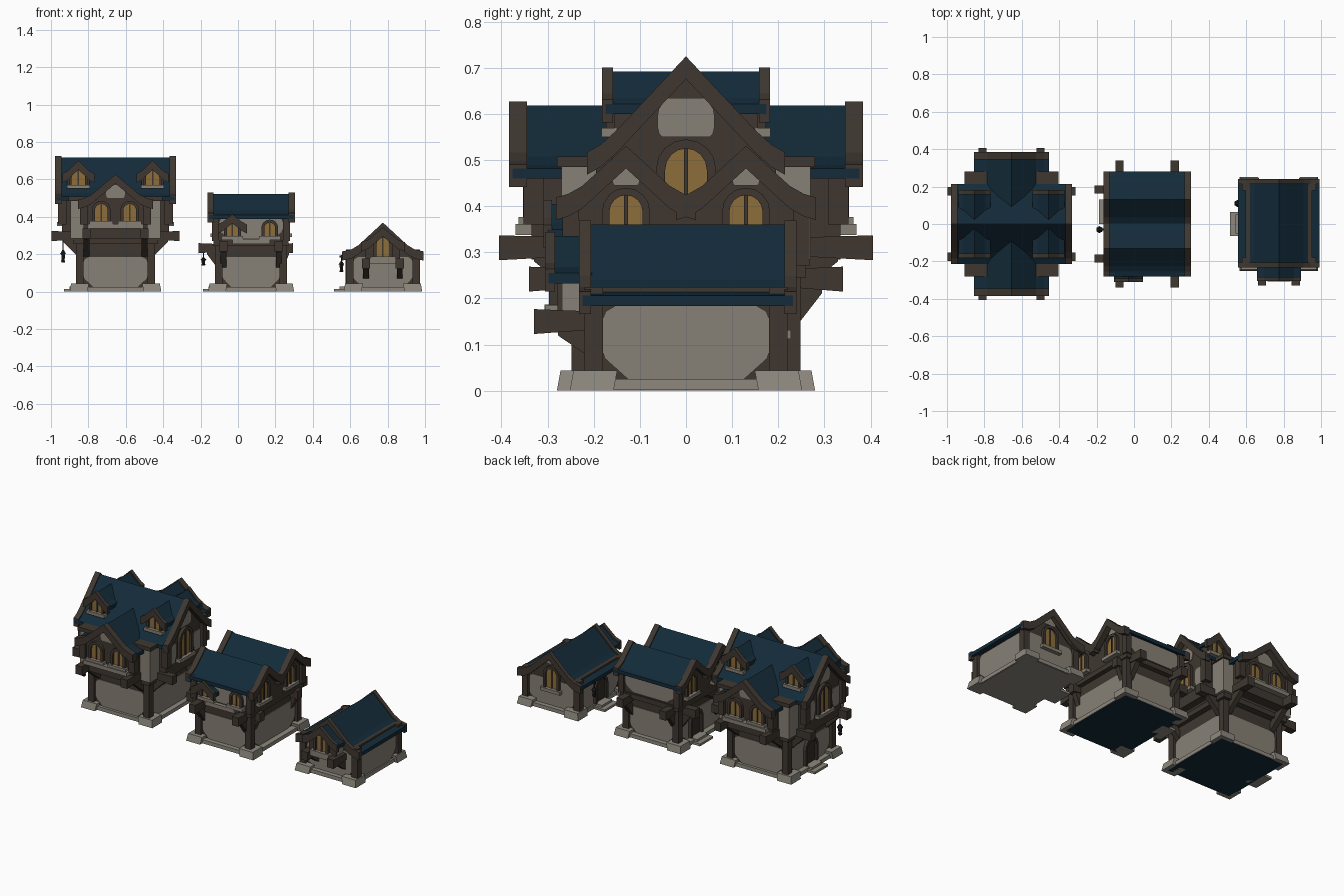
import bpy, bmesh, math

if "Cube" in bpy.data.objects:
    bpy.data.objects.remove(bpy.data.objects["Cube"])

def mat(name, r, g, b):
    m = bpy.data.materials.new(name)
    m.diffuse_color = (r, g, b, 1)
    m.use_nodes = True
    m.node_tree.nodes["Principled BSDF"].inputs["Base Color"].default_value = m.diffuse_color
    return m

PLASTER = mat("plaster", .245, .22, .182)
WOOD = mat("dark_timber", .050, .039, .030)
ROOF = mat("navy_tiles", .0065, .024, .041)
GLASS = mat("amber_glass", .27, .155, .042)
STONE = mat("foundation_stone", .27, .25, .21)
DOOR = mat("door_wood", .033, .024, .018)
METAL = mat("lantern_metal", .012, .012, .013)

def finish(name, bm, m):
    bmesh.ops.recalc_face_normals(bm, faces=bm.faces)
    me = bpy.data.meshes.new(name)
    bm.to_mesh(me)
    bm.free()
    me.materials.append(m)
    ob = bpy.data.objects.new(name, me)
    bpy.context.collection.objects.link(ob)
    return ob

def prism(name, pts, axis, a0, a1, m):
    """Polygon of (u, z) points extruded along x or y."""
    bm = bmesh.new()
    place = (lambda u, z, a: (a, u, z)) if axis == 'x' else (lambda u, z, a: (u, a, z))
    A = [bm.verts.new(place(u, z, a0)) for u, z in pts]
    B = [bm.verts.new(place(u, z, a1)) for u, z in pts]
    bm.faces.new(A)
    bm.faces.new(B)
    n = len(pts)
    for i in range(n):
        bm.faces.new((A[i], A[(i + 1) % n], B[(i + 1) % n], B[i]))
    return finish(name, bm, m)

def box(name, x0, x1, y0, y1, z0, z1, m):
    return prism(name, [(x0, z0), (x1, z0), (x1, z1), (x0, z1)], 'y', y0, y1, m)

def plate(name, pts, face, plane, depth, m):
    """Polygon standing out of a wall; face is like '-y'."""
    s = 1 if face[0] == '+' else -1
    return prism(name, pts, face[1], plane - s * .004, plane + s * depth, m)

def rect(u0, u1, z0, z1):
    return [(u0, z0), (u1, z0), (u1, z1), (u0, z1)]

def panel(face, plane, u, w, z0, z1):
    h = z1 - z0
    half = [(.68 * w, z0), (.95 * w, z0 + .28 * h), (w, z0 + .45 * h),
            (w, z1 - .25 * h), (.94 * w, z1 - .08 * h), (.82 * w, z1)]
    pts = [(u + a, b) for a, b in half] + [(u - a, b) for a, b in half[::-1]]
    plate("plaster_panel", pts, face, plane, .004, PLASTER)

def arch(u, w, z0, z1):
    pts = [(u + w, z0)]
    for i in range(9):
        a = math.pi * i / 8
        pts.append((u + w * math.cos(a), z1 - w + w * math.sin(a)))
    return pts + [(u - w, z0)]

def window(face, plane, u, w, z0, z1, f=.016, sill=True):
    ring = arch(u, w, z0, z1) + arch(u, w - f, z0, z1 - f)[::-1]
    plate("window_frame", ring, face, plane, .018, WOOD)
    plate("window_glass", arch(u, w - f, z0, z1 - f), face, plane, .007, GLASS)
    plate("window_mullion", rect(u - .004, u + .004, z0, z1 - f), face, plane, .012, WOOD)
    if sill:
        plate("window_sill", rect(u - w - .012, u + w + .012, z0 - .018, z0 + .002), face, plane, .028, PLASTER)

def door(face, plane, u, z1=.19):
    window_ring = arch(u, .06, .03, z1) + arch(u, .044, .03, z1 - .016)[::-1]
    plate("door_frame", window_ring, face, plane, .022, WOOD)
    plate("door_leaf", arch(u, .044, .03, z1 - .016), face, plane, .009, DOOR)
    for i, d in enumerate((.085, .055)):
        plate("door_step", rect(u - .065 + i * .015, u + .065 - i * .015, 0, .014 + .014 * i), face, plane, d, STONE)

def height(prof, u):
    for (a, za), (b, zb) in zip(prof, prof[1:]):
        if u <= b:
            return za + (zb - za) * (u - a) / (b - a)
    return prof[-1][1]

def roof(name, axis, c, prof, a0, a1, board=.03, ends=(True, True)):
    """Flared gable roof with barge boards at its ends."""
    full = [(c - u, z) for u, z in prof[:0:-1]] + [(c + u, z) for u, z in prof]
    def shell(up, down):
        return [(u, z + up) for u, z in full] + [(u, z - down) for u, z in full[::-1]]
    prism(name + "_tiles", shell(0, .022), axis, a0 + .004, a1 - .004, ROOF)
    if ends[0]:
        prism(name + "_barge_board", shell(.009, .04), axis, a0 - .004, a0 + board, WOOD)
    if ends[1]:
        prism(name + "_barge_board", shell(.009, .04), axis, a1 - board, a1 + .004, WOOD)

def gable(name, axis, c, prof, w, z0, a0, a1, m=WOOD):
    ins = [(u, z - .012) for u, z in prof if u < w] + [(w, height(prof, w) - .012)]
    pts = [(c - w, z0), (c + w, z0)] + [(c + u, z) for u, z in ins[::-1]] + [(c - u, z) for u, z in ins[1:]]
    prism(name, pts, axis, a0, a1, m)

def beam(axis, at, o, s, wall, tip, z, drop=.1, r=.022):
    """Projecting flared beam with a diagonal brace below it."""
    pt = lambda l: [(o + s * u, v) for u, v in l]
    prism("jetty_beam", pt([(wall - .05, z - .014), (tip, z - .027), (tip, z + .027), (wall - .05, z + .02)]), axis, at - r, at + r, WOOD)
    m = wall + (tip - wall) * .6
    prism("beam_brace", pt([(wall - .01, z - drop - .03), (wall - .01, z - drop + .02), (m - .04, z), (m, z), (m, z - .03)]),
          axis, at - r * .7, at + r * .7, WOOD)

def ground(cx, hx, hy, z1, bx, by, skip='', bottom=ROOF):
    """Storey with corner posts, plaster panels and a stone footing."""
    box("ground_walls", cx - hx, cx + hx, -hy, hy, .01, z1, WOOD)
    box("footing", cx - bx + .02, cx + bx - .02, -by + .02, by - .02, .002, .025, STONE)
    box("underside", cx - bx + .025, cx + bx - .025, -by + .025, by - .025, 0, .004, bottom)
    for sx in (-1, 1):
        for sy in (-1, 1):
            x, y = cx + sx * hx, sy * hy
            box("corner_post", x - .02, x + .02, y - .02, y + .02, .02, z1, WOOD)
            xs = sorted((cx + sx * bx, cx + sx * (bx - .095)))
            ys = sorted((sy * by, sy * (by - .095)))
            ob = box("corner_stone", *xs, *ys, 0, .044, STONE)
            for v in ob.data.vertices:      # battered outer sides
                if v.co.z > .04:
                    v.co.x -= sx * .008
                    v.co.y -= sy * .008
    t = min(z1 - .02, .185)
    for f, pl, u, w in (('-y', -hy, cx, hx), ('+y', hy, cx, hx), ('-x', cx - hx, 0, hy), ('+x', cx + hx, 0, hy)):
        if f not in skip:
            panel(f, pl, u, w - .015, .025, t)

def lantern(x, y, z0, z1, top):
    def cone(name, r1, r2, a, b, m):
        bm = bmesh.new()
        bmesh.ops.create_cone(bm, cap_ends=True, segments=6, radius1=r1, radius2=r2, depth=b - a)
        bmesh.ops.translate(bm, verts=bm.verts, vec=(x, y, (a + b) / 2))
        finish(name, bm, m)
    h = z1 - z0
    cone("lantern_base", .010, .013, z0, z0 + .15 * h, METAL)
    cone("lantern_glass", .009, .012, z0 + .15 * h, z0 + .65 * h, METAL)
    cone("lantern_cap", .019, .003, z0 + .65 * h, z1, METAL)
    cone("lantern_chain", .003, .003, z1 - .005, top, METAL)

# ---------- large cross-gabled house ----------
A = -.655
ground(A, .19, .215, .28, .245, .255)
door('-x', A - .19, 0)
box("jetty_floor", A - .225, A + .225, -.255, .255, .255, .29, WOOD)
box("upper_core", A - .24, A + .24, -.27, .27, .285, .49, PLASTER)
box("upper_core_cap", A - .25, A + .25, -.28, .28, .485, .508, WOOD)
main = [(0, .716), (.15, .556), (.185, .525), (.215, .508)]
wing = [(0, .618), (.13, .508), (.175, .488), (.2, .482)]
gable("main_wall", 'x', 0, main, .175, .285, A - .285, A + .285)
gable("wing_wall", 'y', A, wing, .17, .285, -.335, .335)
roof("main_roof", 'x', 0, main, A - .32, A + .32)
roof("wing_roof", 'y', A, wing, -.38, .38, .035)
for s, sg in ((-1, '-'), (1, '+')):
    fx, fy = sg + 'x', sg + 'y'
    window(fx, A + s * .285, 0, .065, .37, .545, .02)
    panel(fx, A + s * .285, 0, .062, .635, .55)
    for u in (-.125, .125):
        panel(fx, A + s * .285, u, .04, .36, .475)
    for u in (-.076, .076):
        window(fy, s * .335, A + u, .05, .375, .485)
    panel(fy, s * .335, A, .05, .57, .5)
    plate("wing_sill", rect(A - .15, A + .15, .338, .362), fy, s * .335, .035, PLASTER)
    for t in (-1, 1):
        box("main_corner_post", A + s * .285 - .022, A + s * .285 + .022, t * .175 - .02, t * .175 + .02, .36, .505, WOOD)
        box("wing_corner_post", A + t * .17 - .02, A + t * .17 + .02, s * .33 - .022, s * .33 + .022, .36, .48, WOOD)
        beam('x', A + t * .155, 0, s, .215, .405, .31)
        beam('y', t * .175, A, s, .19, .342, .297)
        # roof dormers
        dx = A + t * .198
        dorm = [(0, .692), (.06, .635), (.085, .622)]
        ys = sorted((s * .03, s * .155))
        gable("dormer_wall", 'y', dx, dorm, .06, .53, *ys)
        ys = sorted((s * .005, s * .178))
        roof("dormer_roof", 'y', dx, dorm, *ys, board=.02, ends=(s < 0, s > 0))
        window(fy, s * .155, dx, .05, .568, .665, .014)
lantern(A - .28, -.175, .155, .225, .29)

# ---------- middle double-ridged house ----------
B = .07
ground(B, .172, .228, .26, .23, .28)
door('-x', B - .172, .065)
box("jetty_floor", B - .2, B + .2, -.26, .26, .245, .275, WOOD)
box("upper_walls", B - .19, B + .19, -.25, .25, .265, .415, WOOD)
prof = [(0, .522), (.095, .435), (.125, .418), (.152, .41)]
for s, sg in ((-1, '-'), (1, '+')):
    gable("gable_wall", 'x', s * .13, prof, .12, .28, B - .19, B + .19)
    roof("ridge_roof", 'x', s * .13, prof, B - .23, B + .23)
    for t, tg in ((-1, '-'), (1, '+')):
        window(tg + 'x', B + t * .19, s * .13, .052, .31, .44)
        panel(tg + 'x', B + t * .19, s * .13, .03, .495, .445)
        box("upper_corner_post", B + t * .19 - .018, B + t * .19 + .018, s * .25 - .018, s * .25 + .018, .27, .415, WOOD)
        beam('x', B + t * .148, 0, s, .228, .34, .242)
        beam('y', s * .185, B, t, .172, .28 if t < 0 else .225, .232)
panel('+y', .25, B, .17, .285, .4)
panel('-y', -.25, B, .17, .285, .4)
for u in (-.1, .1):
    window('-y', -.25, B + u, .045, .295, .385)
plate("front_sill", rect(B - .1, B + .1, .255, .28), '-y', -.26, .02, PLASTER)
# little hood over the left front window
roof("window_hood", 'y', B - .1, [(0, .405), (.05, .365), (.078, .35)], -.305, -.24, .014, (True, False))
lantern(B - .255, -.03, .14, .185, .235)
box("lantern_arm", B - .265, B - .17, -.036, -.024, .228, .24, METAL)

# ---------- small cottage with front bay ----------
C = .775
ground(C, .178, .2, .225, .21, .252, bottom=STONE)
door('-x', C - .178, 0, .185)
cot = [(0, .36), (.13, .24), (.17, .216), (.218, .206)]
gable("cottage_gable", 'y', C, cot, .18, .19, -.2, .2)
roof("cottage_roof", 'y', C, cot, -.228, .236, .022)
window('+y', .2, C, .055, .13, .27)
panel('+y', .2, C, .04, .325, .28)
bay = [(0, .335), (.08, .268), (.118, .255)]
gable("bay_wall", 'y', C, bay, .09, .165, -.275, -.19, PLASTER)
gable("bay_front", 'y', C, bay, .092, .165, -.279, -.268)
roof("bay_roof", 'y', C, bay, -.302, -.2, .018, (True, False))
window('-y', -.279, C, .05, .185, .305)
box("bay_floor", C - .1, C + .1, -.285, -.19, .15, .17, WOOD)
plate("bay_sill", rect(C - .07, C + .07, .15, .185), '-y', -.28, .025, PLASTER)
for t in (-1, 1):
    beam('x', C + t * .09, 0, -1, .2, .33, .15, .06)
lantern(C - .222, .11, .105, .165, .195)
box("lantern_arm", C - .232, C - .17, .105, .115, .182, .194, METAL)
